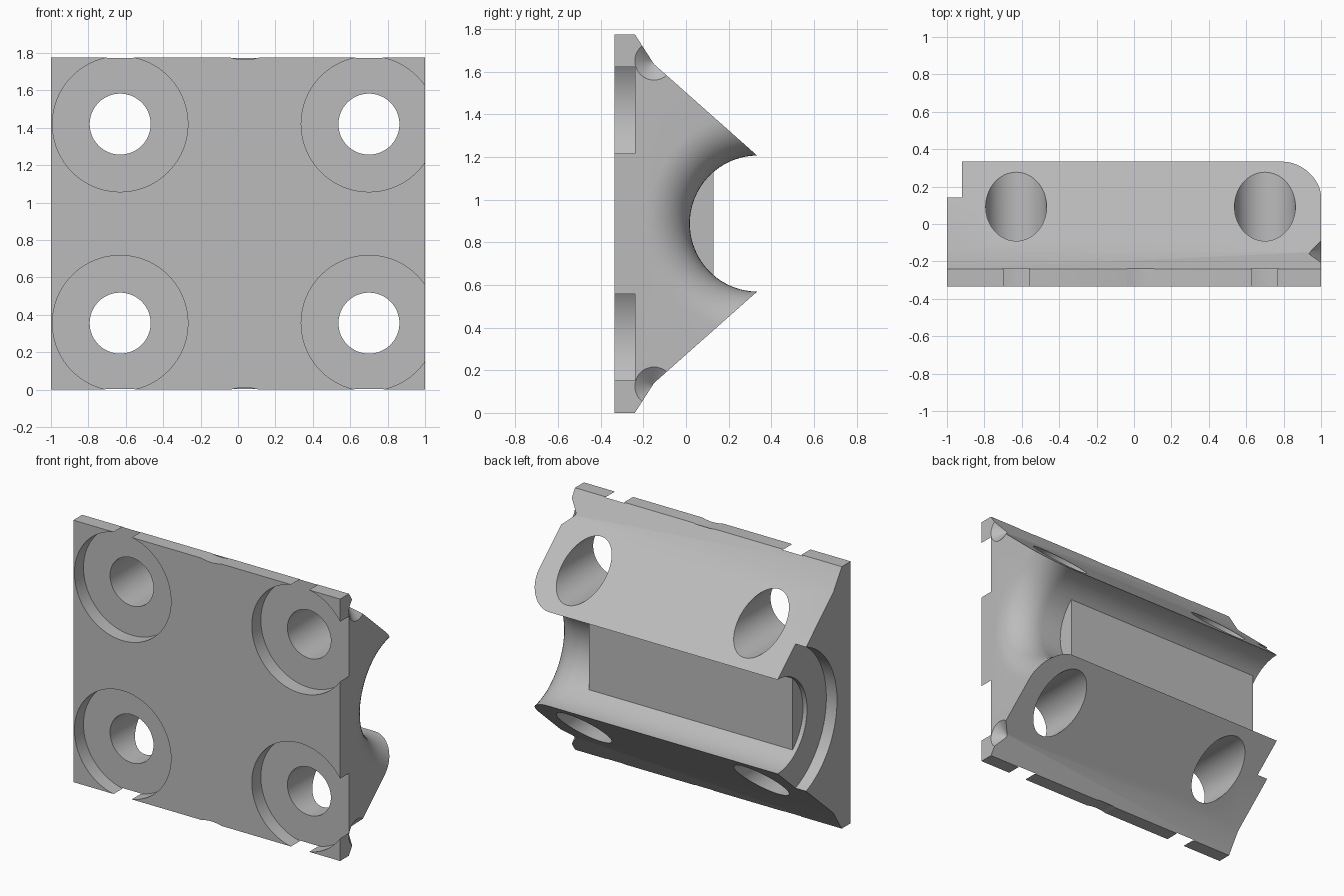
import bpy, bmesh, math
from mathutils import Matrix

if "Cube" in bpy.data.objects:
    bpy.data.objects.remove(bpy.data.objects["Cube"])

MID = 0.8875                      # mirror height of the clamp
grey = bpy.data.materials.new("grey")
grey.diffuse_color = (0.5, 0.5, 0.5, 1)
grey.use_nodes = True
grey.node_tree.nodes["Principled BSDF"].inputs["Base Color"].default_value = grey.diffuse_color


def add_object(name, bm):
    bmesh.ops.recalc_face_normals(bm, faces=bm.faces)
    mesh = bpy.data.meshes.new(name)
    bm.to_mesh(mesh)
    bm.free()
    mesh.materials.append(grey)
    ob = bpy.data.objects.new(name, mesh)
    bpy.context.collection.objects.link(ob)
    return ob


def cone(name, r1, r2, depth, rot, loc, seg=64):
    bm = bmesh.new()
    bmesh.ops.create_cone(bm, cap_ends=True, segments=seg, radius1=r1,
                          radius2=r2, depth=depth,
                          matrix=Matrix.Translation(loc) @ rot)
    return add_object(name, bm)


def box(name, lo, hi):
    bm = bmesh.new()
    bmesh.ops.create_cube(bm, size=1)
    for v in bm.verts:
        v.co = [(a + b) / 2 + c * (b - a) for a, b, c in zip(lo, hi, v.co)]
    return add_object(name, bm)


def combine(target, tool, operation='DIFFERENCE'):
    m = target.modifiers.new(tool.name, 'BOOLEAN')
    m.solver = 'EXACT'
    m.operation = operation
    m.object = tool
    bpy.ops.object.select_all(action='DESELECT')
    bpy.context.view_layer.objects.active = target
    target.select_set(True)
    bpy.ops.object.modifier_apply(modifier=m.name)
    bpy.data.objects.remove(tool)


# Clamp body: side profile extruded across the width
half = [(-0.335, 0.8875), (-0.24, 0.8875), (-0.15, 0.7475), (0.335, 0.3175)]
outline = [(y, MID + h) for y, h in half] + [(y, MID - h) for y, h in half[::-1]]
bm = bmesh.new()
face = bm.faces.new([bm.verts.new((-1, y, z)) for y, z in outline])
ext = bmesh.ops.extrude_face_region(bm, geom=[face])
bmesh.ops.translate(bm, vec=(2, 0, 0),
                    verts=[g for g in ext['geom'] if isinstance(g, bmesh.types.BMVert)])
body = add_object("clamp_body", bm)

# Tube groove: stepped at one end, flared at the other
R, FLARE = 0.319, 0.207
path = [(-1.1, 0), (-1.1, R + FLARE), (-0.92, R + FLARE), (-0.92, R)]
for i in range(13):
    t = math.pi / 2 * i / 12
    path.append((1 - FLARE + FLARE * math.sin(t), R + FLARE * (1 - math.cos(t))))
path += [(1.1, R + FLARE), (1.1, 0)]
bm = bmesh.new()
verts = [bm.verts.new((x, r, 0)) for x, r in path]
edges = [bm.edges.new(p) for p in zip(verts, verts[1:])]
bmesh.ops.spin(bm, geom=verts + edges, cent=(0, 0, 0), axis=(1, 0, 0),
               angle=2 * math.pi, steps=96)
bmesh.ops.remove_doubles(bm, verts=bm.verts, dist=1e-5)
bmesh.ops.translate(bm, verts=bm.verts, vec=(0, 0.337, MID))
combine(body, add_object("groove_cutter", bm))

# Flat pad in the groove
combine(body, box("pad", (-0.89, -0.08, MID - 0.243), (0.635, 0.13, MID + 0.243)), 'UNION')

# Bolt holes with front counterbores
along_y = Matrix.Rotation(math.pi / 2, 4, 'X')
along_x = Matrix.Rotation(math.pi / 2, 4, 'Y')
for side in (-1, 1):
    for x in (-0.63, 0.70):
        z = MID + side * 0.532
        combine(body, cone("bolt_hole", 0.163, 0.163, 2, along_y, (x, 0, z)))
        combine(body, cone("counterbore", 0.362, 0.362, 0.2, along_y, (x, -0.338, z), 96))
    # Shallow notch in the middle of the plate edge
    combine(body, cone("edge_notch", 0.28, 0.28, 0.2, along_y,
                       (0.035, -0.338, MID + side * 1.157), 96))
    # Small conical bite in the crease at the flared end
    combine(body, cone("crease_bite", 0.0, 0.18, 0.14, along_x,
                       (1.0, -0.15, MID + side * 0.7625), 48))

bpy.context.view_layer.objects.active = body
body.select_set(True)
bpy.ops.object.shade_smooth_by_angle(angle=math.radians(25))
